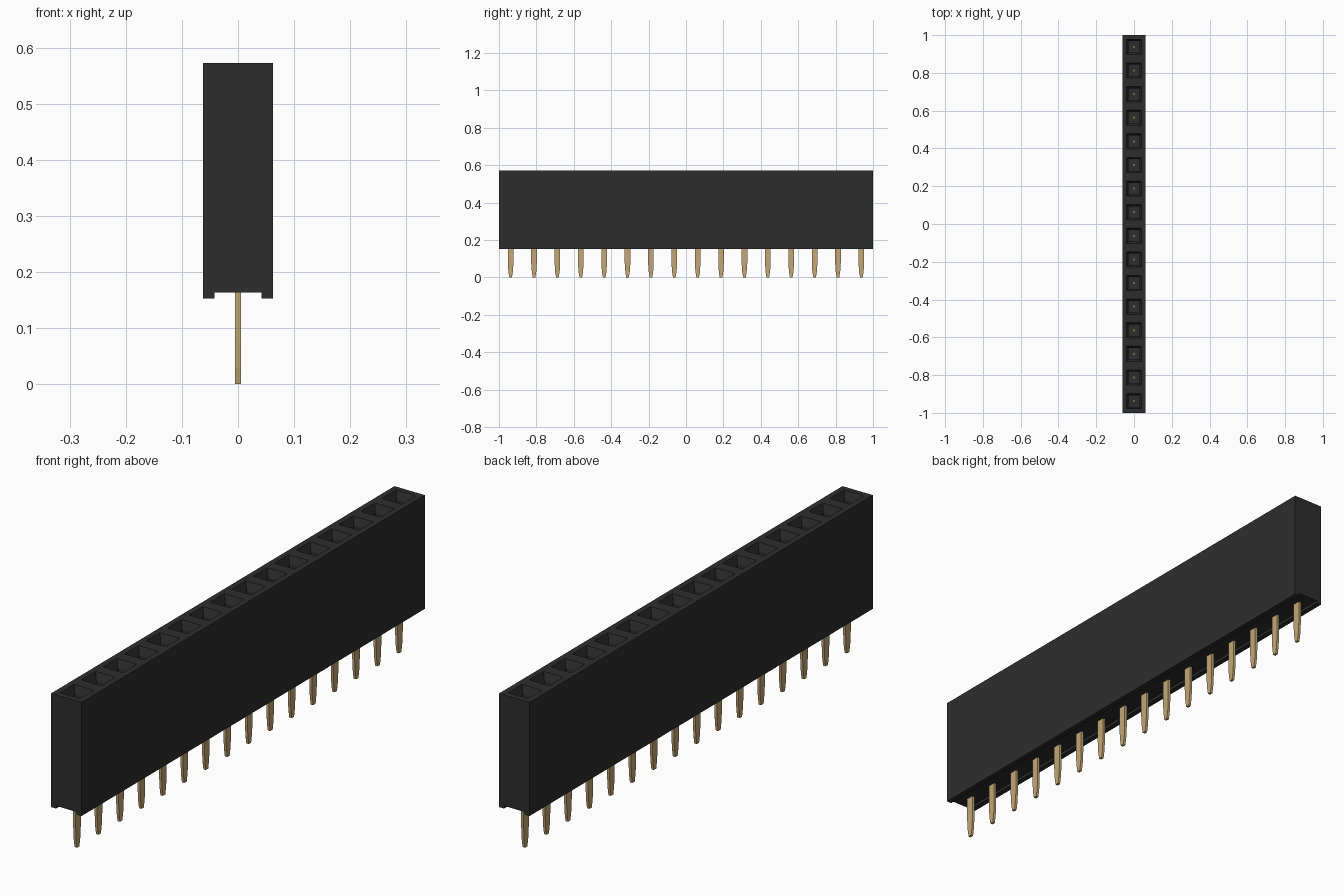
import bpy, bmesh
from mathutils import Vector

COUNT, PITCH = 16, 0.125
HALF_W, BOTTOM, TOP = 0.062, 0.153, 0.572

cube = bpy.data.objects.get("Cube")
if cube:
    bpy.data.objects.remove(cube, do_unlink=True)


def make_material(name, rgb, roughness):
    mat = bpy.data.materials.new(name)
    mat.use_nodes = True
    color = (*rgb, 1.0)
    mat.diffuse_color = color
    bsdf = mat.node_tree.nodes["Principled BSDF"]
    bsdf.inputs["Base Color"].default_value = color
    bsdf.inputs["Roughness"].default_value = roughness
    return mat


def sweep_profile(points, step, repeats=1):
    """Sweep a closed profile along a straight step, one or more times."""
    bm = bmesh.new()
    rings = [[bm.verts.new(Vector(p) + step * i) for p in points] for i in range(repeats + 1)]
    for a, b in zip(rings, rings[1:]):
        for j in range(len(points)):
            bm.faces.new((a[j - 1], a[j], b[j], b[j - 1]))
    bm.faces.new(rings[0])
    bm.faces.new(rings[-1])
    bmesh.ops.recalc_face_normals(bm, faces=bm.faces)
    bm.normal_update()
    return bm


def add_object(name, bm, mat):
    mesh = bpy.data.meshes.new(name)
    bm.to_mesh(mesh)
    bm.free()
    mesh.materials.append(mat)
    obj = bpy.data.objects.new(name, mesh)
    bpy.context.collection.objects.link(obj)
    return obj


plastic = make_material("black plastic", (0.027, 0.027, 0.027), 0.6)
gold = make_material("pale gold", (0.55, 0.39, 0.18), 0.4)

# Housing: channelled cross-section swept one cell per pin
half = [(HALF_W, TOP), (HALF_W, BOTTOM), (0.042, BOTTOM), (0.042, 0.163)]
outline = half + [(-x, z) for x, z in reversed(half)]
bm = sweep_profile([(x, -1, z) for x, z in outline], Vector((0, PITCH, 0)), COUNT)

# Sockets: square mouth, sloped lead-in, deep shaft
cells = [f for f in bm.faces if f.normal.z > 0.9 and f.calc_center_median().z > TOP - 0.01]
bmesh.ops.inset_individual(bm, faces=cells, thickness=0.031)
bmesh.ops.inset_individual(bm, faces=cells, thickness=0.014, depth=-0.03)
floors = bmesh.ops.extrude_discrete_faces(bm, faces=cells)["faces"]
for floor in floors:
    bmesh.ops.translate(bm, vec=(0, 0, -0.34), verts=floor.verts)
add_object("housing", bm, plastic)

# Pins: flat blades with a tapered tip and a narrow contact inside the socket
side = [(0.007, 0.0), (0.012, 0.03), (0.015, 0.075), (0.015, 0.19), (0.008, 0.19), (0.008, 0.25)]
blade = side + [(-y, z) for y, z in reversed(side)]
for i in range(COUNT):
    bm = sweep_profile([(-0.005, y, z) for y, z in blade], Vector((0.01, 0, 0)))
    pin = add_object(f"pin_{i + 1:02d}", bm, gold)
    pin.location.y = (i - (COUNT - 1) / 2) * PITCH
